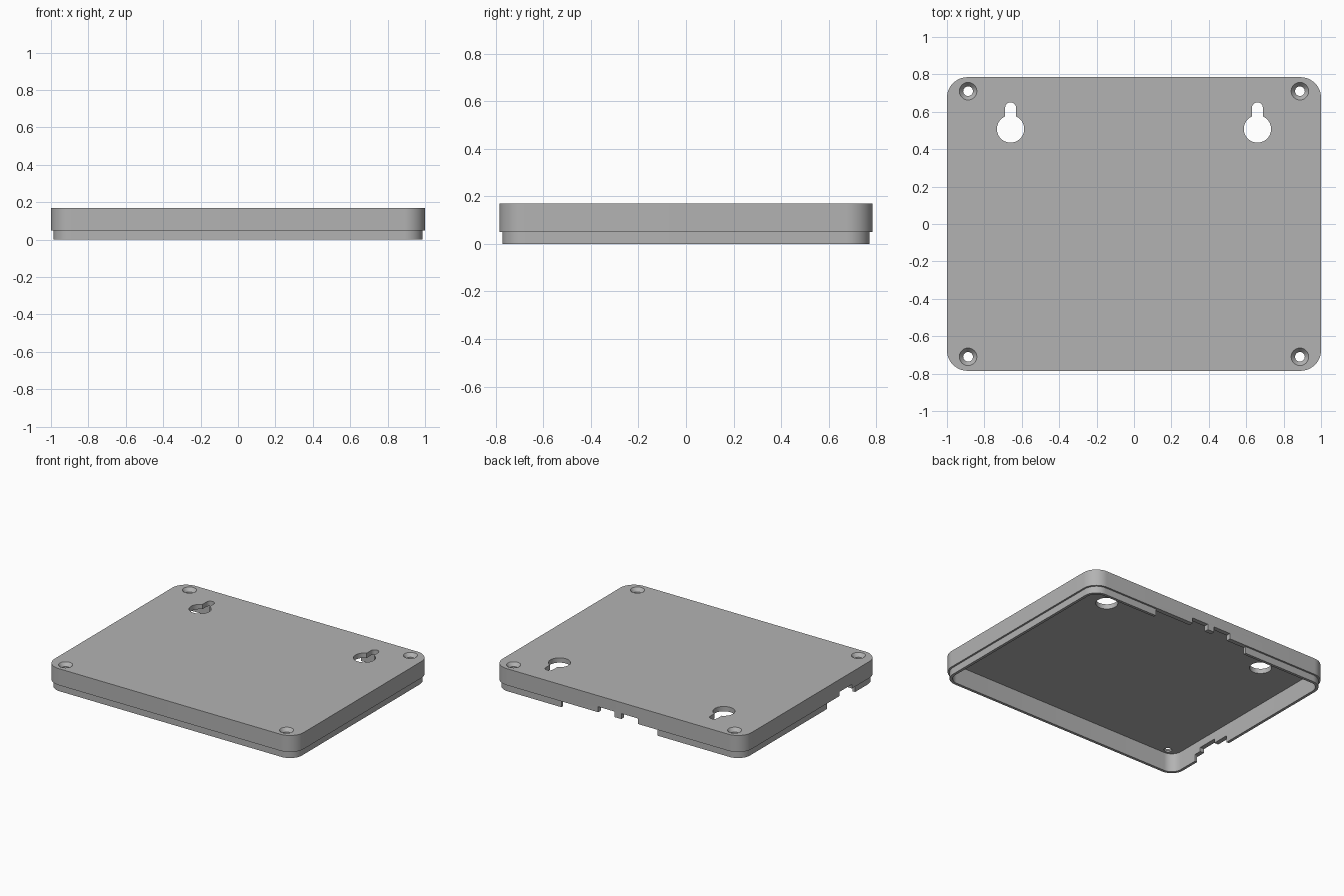
import bpy, bmesh, math

cube = bpy.data.objects.get("Cube")
if cube:
    bpy.data.objects.remove(cube, do_unlink=True)

HALF_X, HALF_Y, TOP = 1.0, 0.785, 0.17
STEP_Z, FLOOR_Z = 0.05, 0.135
LIP_INSET, INNER_INSET, CORNER = 0.013, 0.033, 0.11

grey = bpy.data.materials.new("plain grey")
grey.use_nodes = True
colour = (0.45, 0.45, 0.45, 1)
grey.diffuse_color = colour
grey.node_tree.nodes["Principled BSDF"].inputs["Base Color"].default_value = colour


def arc(cx, cy, r, start, end, steps):
    return [(cx + r * math.cos(math.radians(start + (end - start) * i / steps)),
             cy + r * math.sin(math.radians(start + (end - start) * i / steps)))
            for i in range(steps + 1)]


def rounded_rect(inset):
    r = CORNER - inset
    cx, cy = HALF_X - CORNER, HALF_Y - CORNER
    points = []
    for i, (sx, sy) in enumerate([(1, 1), (-1, 1), (-1, -1), (1, -1)]):
        points += arc(sx * cx, sy * cy, r, 90 * i, 90 * i + 90, 12)
    return points


def loft(name, rings):
    """Join equal-length (outline, z) rings into a closed solid."""
    bm = bmesh.new()
    loops = [[bm.verts.new((x, y, z)) for x, y in outline] for outline, z in rings]
    for a, b in zip(loops, loops[1:]):
        for i in range(len(a)):
            j = (i + 1) % len(a)
            bm.faces.new((a[i], a[j], b[j], b[i]))
    bm.faces.new(loops[0])
    bm.faces.new(loops[-1])
    bmesh.ops.recalc_face_normals(bm, faces=bm.faces)
    mesh = bpy.data.meshes.new(name)
    bm.to_mesh(mesh)
    bm.free()
    obj = bpy.data.objects.new(name, mesh)
    bpy.context.collection.objects.link(obj)
    return obj


def box(name, x0, x1, y0, y1, z1):
    outline = [(x0, y0), (x1, y0), (x1, y1), (x0, y1)]
    return loft(name, [(outline, -0.05), (outline, z1)])


# Hollow cover, open underneath, with a stepped-in lip
cover = loft("enclosure_cover", [
    (rounded_rect(0), TOP),
    (rounded_rect(0), STEP_Z),
    (rounded_rect(LIP_INSET), STEP_Z),
    (rounded_rect(LIP_INSET), 0),
    (rounded_rect(INNER_INSET), 0),
    (rounded_rect(INNER_INSET), FLOOR_Z),
])
cover.data.materials.append(grey)

cutters = []
for sx in (-1, 1):
    # Countersunk corner screw holes
    for sy in (-1, 1):
        def ring(r):
            return arc(sx * 0.887, sy * 0.71, r, 0, 345, 23)
        cutters.append(loft("screw_hole_cutter", [
            (ring(0.026), 0.1), (ring(0.026), 0.145),
            (ring(0.047), TOP), (ring(0.047), 0.2)]))
    # Keyhole hanging slots
    neck = math.degrees(math.asin(0.029 / 0.073))
    keyhole = (arc(sx * 0.66, 0.508, 0.073, 90 + neck, 450 - neck, 32)
               + arc(sx * 0.66, 0.622, 0.029, 0, 180, 12))
    cutters.append(loft("keyhole_cutter", [(keyhole, 0.1), (keyhole, 0.2)]))

# Connector openings in the back wall: wide lip gap, then two deeper notches
for x0, x1, z in [(-0.31, 0.46, STEP_Z), (0.025, 0.155, 0.09), (-0.165, -0.03, 0.09)]:
    cutters.append(box("back_opening_cutter", x0, x1, 0.7, 0.9, z))
# Connector openings in the side wall
for y0, y1, z in [(-0.53, -0.205, STEP_Z), (-0.475, -0.33, 0.08)]:
    cutters.append(box("side_opening_cutter", -1.1, -0.9, y0, y1, z))

for cutter in cutters:
    cutter.hide_render = True
    mod = cover.modifiers.new(cutter.name, "BOOLEAN")
    mod.operation, mod.solver, mod.object = "DIFFERENCE", "EXACT", cutter

# Bake the cuts, then drop the cutters
depsgraph = bpy.context.evaluated_depsgraph_get()
baked = bpy.data.meshes.new_from_object(cover.evaluated_get(depsgraph))
cover.modifiers.clear()
cover.data = baked
baked.name = "enclosure_cover"
baked.materials.clear()
baked.materials.append(grey)
for face in baked.polygons:
    face.material_index = 0
for cutter in cutters:
    bpy.data.objects.remove(cutter, do_unlink=True)

bpy.ops.object.select_all(action="DESELECT")
cover.select_set(True)
bpy.context.view_layer.objects.active = cover
bpy.ops.object.shade_smooth_by_angle(angle=math.radians(30))
